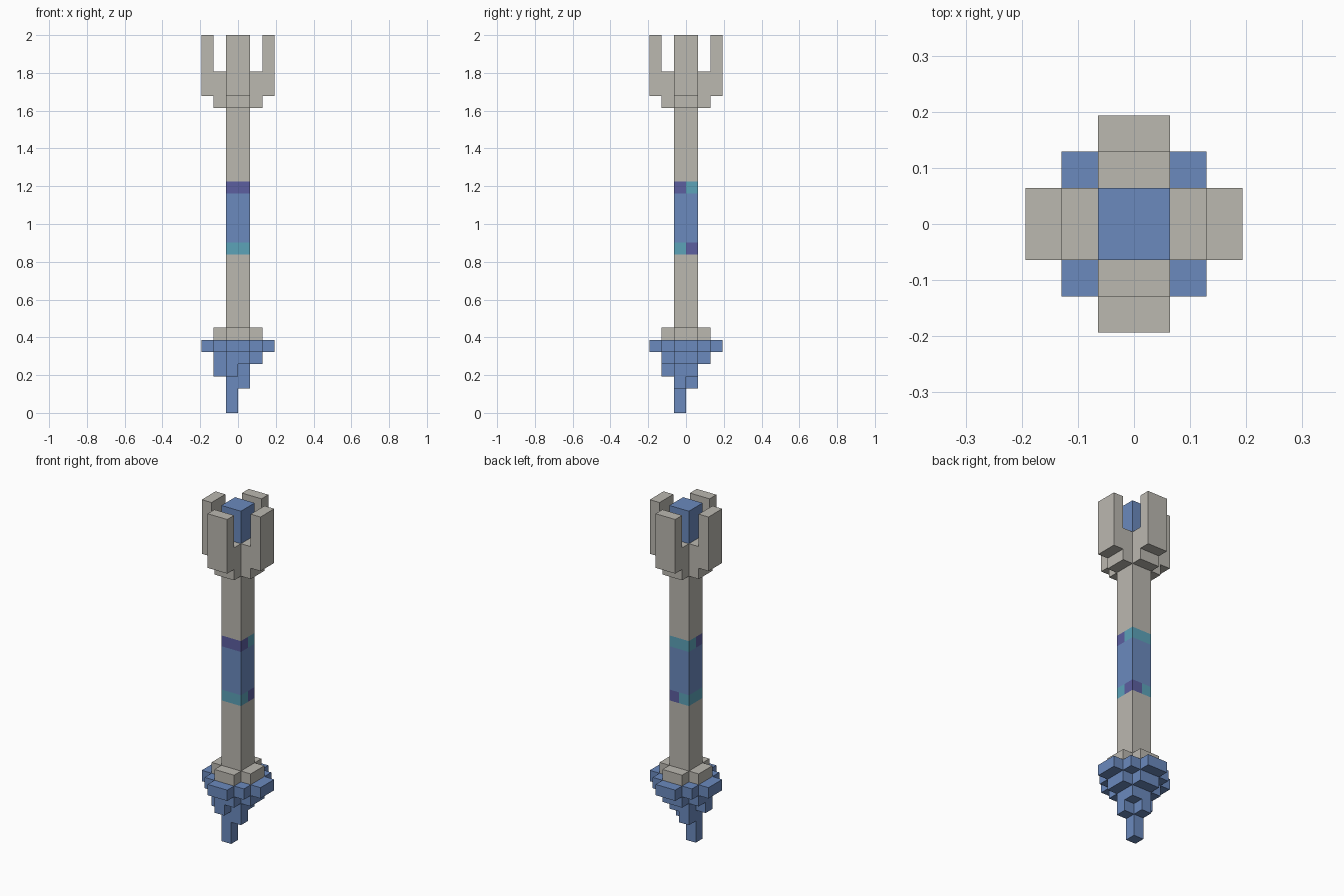
import bpy, bmesh
from mathutils import Vector
from itertools import product

if "Cube" in bpy.data.objects:
    bpy.data.objects.remove(bpy.data.objects["Cube"], do_unlink=True)

UNIT = 2 / 31  # edge of one block


def material(name, rgb):
    mat = bpy.data.materials.new(name)
    mat.use_nodes = True
    mat.diffuse_color = (*rgb, 1)
    bsdf = next(n for n in mat.node_tree.nodes if n.type == 'BSDF_PRINCIPLED')
    bsdf.inputs["Base Color"].default_value = (*rgb, 1)
    bsdf.inputs["Roughness"].default_value = 0.8
    return mat


STONE = material("warm grey stone", (0.497, 0.479, 0.434))
BLUE = material("crystal blue", (0.147, 0.254, 0.515))
PURPLE = material("dusk purple", (0.107, 0.114, 0.352))
TEAL = material("teal", (0.107, 0.366, 0.485))


def box(x0, x1, y0, y1, z0, z1):
    """All block cells inside a box."""
    return set(product(range(x0, x1), range(y0, y1), range(z0, z1)))


def column(z0, z1, r=1):
    return box(-r, r, -r, r, z0, z1)


def cross(reach, z0, z1):
    """Plus-shaped slab with arms two blocks wide."""
    return box(-reach, reach, -1, 1, z0, z1) | box(-1, 1, -reach, reach, z0, z1)


def prong(sx, sy):
    """One upright prong on the side given by the direction."""
    spans = [(2, 3) if s > 0 else (-3, -2) if s < 0 else (-1, 1) for s in (sx, sy)]
    return box(*spans[0], *spans[1], 28, 31)


parts = {
    # pointed foot, stepped and slightly lopsided
    "foot_tip": (BLUE, box(-1, 0, -1, 0, 0, 2)),
    "foot_lower_step": (BLUE, box(-1, 1, -1, 0, 2, 3) | box(-1, 0, 0, 1, 2, 3)),
    "foot_middle_step": (BLUE, column(3, 4) | box(-2, -1, -1, 0, 3, 4)
                         | box(-1, 0, -2, -1, 3, 4)),
    "foot_upper_step": (BLUE, cross(2, 4, 5)),
    "foot_rim": (BLUE, cross(3, 5, 6) | column(5, 6, 2)),
    # shaft with its collar and coloured grip
    "lower_collar": (STONE, cross(2, 6, 7)),
    "lower_shaft": (STONE, column(7, 13)),
    "lower_band": (TEAL, column(13, 14) - box(0, 1, 0, 1, 13, 14)),
    "lower_band_corner": (PURPLE, box(0, 1, 0, 1, 13, 14)),
    "grip": (BLUE, column(14, 18)),
    "upper_band_front": (PURPLE, box(-1, 1, -1, 0, 18, 19)),
    "upper_band_back": (TEAL, box(-1, 1, 0, 1, 18, 19)),
    "upper_shaft": (STONE, column(19, 25)),
    # head that holds the crystal
    "head_collar": (STONE, cross(2, 25, 26)),
    "head_cradle": (STONE, cross(3, 26, 28)),
    "head_crystal": (BLUE, column(28, 31)),
    "prong_front": (STONE, prong(0, -1)),
    "prong_back": (STONE, prong(0, 1)),
    "prong_left": (STONE, prong(1, 0)),
    "prong_right": (STONE, prong(-1, 0)),
}
solid = set().union(*(cells for _, cells in parts.values()))


def build(name, mat, cells):
    """Skin the exposed sides of the cells and merge flat areas."""
    bm = bmesh.new()
    for cell in sorted(cells):
        centre = Vector(cell) + Vector((0.5, 0.5, 0.5))
        for axis, sign in product(range(3), (-1, 1)):
            n = Vector((0, 0, 0))
            n[axis] = sign
            if tuple(int(c + d) for c, d in zip(cell, n)) in solid:
                continue
            u = Vector((n.y, n.z, n.x))
            v = n.cross(u)
            corners = [(-u - v), (u - v), (u + v), (v - u)]
            bm.faces.new([bm.verts.new((centre + (n + c) / 2) * UNIT) for c in corners])
    bmesh.ops.remove_doubles(bm, verts=bm.verts, dist=UNIT / 100)
    bmesh.ops.dissolve_limit(bm, angle_limit=0.01, verts=bm.verts, edges=bm.edges)
    mesh = bpy.data.meshes.new(name)
    bm.to_mesh(mesh)
    bm.free()
    mesh.materials.append(mat)
    bpy.context.collection.objects.link(bpy.data.objects.new(name, mesh))


for part_name, (part_material, part_cells) in parts.items():
    build(part_name, part_material, part_cells)
